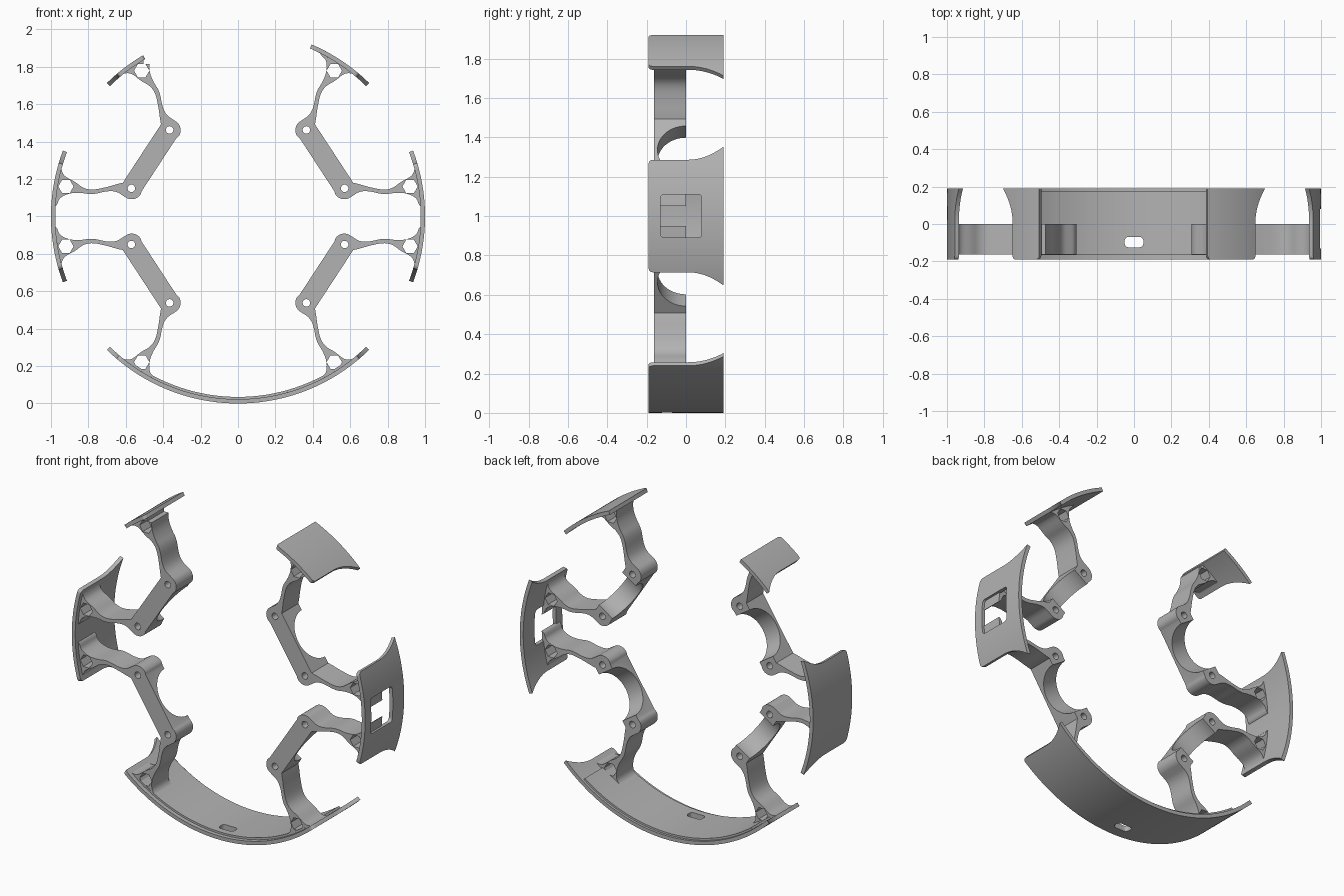
import bpy, bmesh
from math import sin, cos, pi, radians, degrees, sqrt
from mathutils import Matrix, Vector

if "Cube" in bpy.data.objects:
    bpy.data.objects.remove(bpy.data.objects["Cube"])

GREY = (0.45, 0.45, 0.45, 1)
mat = bpy.data.materials.new("plain grey")
mat.use_nodes = True
mat.diffuse_color = GREY
mat.node_tree.nodes["Principled BSDF"].inputs["Base Color"].default_value = GREY

HALF = 0.19            # half depth of the ring
AXIS = radians(33.2)   # symmetry line of one arm
CENTRE = Vector((0, 0, 1))


def finish(name, bm):
    bmesh.ops.recalc_face_normals(bm, faces=bm.faces)
    me = bpy.data.meshes.new(name)
    bm.to_mesh(me)
    bm.free()
    me.materials.append(mat)
    ob = bpy.data.objects.new(name, me)
    bpy.context.collection.objects.link(ob)
    return ob


def select(ob):
    bpy.ops.object.select_all(action='DESELECT')
    ob.select_set(True)
    bpy.context.view_layer.objects.active = ob


def apply_mods(ob):
    select(ob)
    for m in list(ob.modifiers):
        bpy.ops.object.modifier_apply(modifier=m.name)


def cut(ob, cutters):
    for c in cutters:
        c.hide_render = True
        m = ob.modifiers.new("cut", 'BOOLEAN')
        m.operation, m.object, m.solver = 'DIFFERENCE', c, 'EXACT'
    apply_mods(ob)
    for c in cutters:
        bpy.data.objects.remove(c)


def smooth(ob):
    select(ob)
    bpy.ops.object.shade_smooth_by_angle(angle=radians(30))


# Prism along y from an outline in the ring plane
def prism(name, pts, y0, y1):
    bm = bmesh.new()
    face = bm.faces.new([bm.verts.new((x, y0, 1 + w)) for x, w in pts])
    ext = bmesh.ops.extrude_face_region(bm, geom=[face])
    verts = [g for g in ext["geom"] if isinstance(g, bmesh.types.BMVert)]
    bmesh.ops.translate(bm, verts=verts, vec=(0, y1 - y0, 0))
    return finish(name, bm)


def circle(x, w, r, n):
    return [(x + r * cos(2 * pi * i / n), w + r * sin(2 * pi * i / n)) for i in range(n)]


# Box with the edges along one axis rounded
def rounded_box(name, centre, size, axis, r):
    bm = bmesh.new()
    bmesh.ops.create_cube(bm, size=1, matrix=Matrix.Translation(centre) @ Matrix.Diagonal((*size, 1)))
    if r:
        edges = [e for e in bm.edges
                 if abs((e.verts[0].co - e.verts[1].co)[axis]) > size[axis] * 0.9]
        bmesh.ops.bevel(bm, geom=edges, offset=r, segments=5, affect='EDGES', profile=0.5)
    return finish(name, bm)


# Curved plate of the ring; lo and hi give its end angles at each depth
def plate(name, lo, hi, r=1.0, thick=0.023, ys=None, steps=40):
    ys = ys or ([-HALF + 0.02 * (1 - cos(i * pi / 8)) for i in range(5)]
                + [0.01 + 0.18 * i / 10 for i in range(11)])
    bm = bmesh.new()
    rows = []
    for y in ys:
        a, b = radians(lo(y)), radians(hi(y))
        rows.append([bm.verts.new((r * cos(t), y, 1 + r * sin(t)))
                     for t in (a + (b - a) * i / steps for i in range(steps + 1))])
    for p, q in zip(rows, rows[1:]):
        for i in range(steps):
            bm.faces.new((p[i], p[i + 1], q[i + 1], q[i]))
    ob = finish(name, bm)
    if ob.data.polygons[0].normal.dot(ob.data.polygons[0].center - CENTRE) < 0:
        ob.data.flip_normals()
    m = ob.modifiers.new("thickness", 'SOLIDIFY')
    m.thickness, m.offset = thick, -1
    apply_mods(ob)
    return ob


def corner(y):
    d = max(0, -HALF + 0.02 - y)
    return degrees(0.02 - sqrt(max(0, 0.0004 - d * d)))


def flare(y):
    return 4 * (max(0, y - 0.01) / 0.18) ** 2 - corner(y)


# Outer plates
right_plate = plate("left_side_plate", lambda y: -16.6 - flare(y), lambda y: 16.6 + flare(y))
cut(right_plate, [rounded_box("window_cutter", (1, -0.025, 1), (0.2, 0.21, 0.22), 0, 0.02)])
left_plate = plate("right_side_plate", lambda y: 163.4 - flare(y), lambda y: 196.6 + flare(y))
bottom_plate = plate("bottom_plate", lambda y: 229.5 - flare(y), lambda y: 310.5 + flare(y), steps=80)
liner = plate("bottom_liner", lambda y: 234, lambda y: 306, r=0.985, thick=0.02,
              ys=[-0.165, 0.175], steps=80)
for ob in (bottom_plate, liner):
    cut(ob, [rounded_box("slot_cutter", (0, -0.097, 0), (0.1, 0.055, 0.3), 2, 0.02)])
top_left_plate = plate("top_left_plate", lambda y: 49.5 - flare(y), lambda y: 66.8 - corner(y))
top_right_plate = plate("top_right_plate", lambda y: 120.5 + corner(y), lambda y: 130.5 + flare(y))
for ob in (right_plate, left_plate, bottom_plate, liner, top_left_plate, top_right_plate):
    smooth(ob)

# Half outline of an arm, outer edge first, then along the plate and back
OUTER = [(0.616, 0.18), (0.65, 0.172), (0.70, 0.157), (0.78, 0.140), (0.83, 0.152),
         (0.87, 0.185), (0.925, 0.212), (0.942, 0.24), (0.946, 0.275)]
INNER = [(0.984, 0.05), (0.967, 0.06), (0.955, 0.10), (0.90, 0.125), (0.84, 0.127),
         (0.78, 0.116), (0.70, 0.136), (0.65, 0.134), (0.61, 0.108), (0.585, 0.092),
         (0.55, 0.092), (0.522, 0.112), (0.515, 0.135)]


def reflect(p):
    c, s = cos(2 * AXIS), sin(2 * AXIS)
    return (p[0] * c + p[1] * s, p[0] * s - p[1] * c)


# Corner cutting that keeps both ends
def soften(pts, times=2):
    for _ in range(times):
        out = [pts[0]]
        for (ax, aw), (bx, bw) in zip(pts, pts[1:]):
            out += [(ax * 0.75 + bx * 0.25, aw * 0.75 + bw * 0.25),
                    (ax * 0.25 + bx * 0.75, aw * 0.25 + bw * 0.75)]
        pts = out + [pts[-1]]
    return pts


SEAT = [(0.986 * cos(radians(t)), 0.986 * sin(radians(t))) for t in (15, 12, 9, 6)]
HALF_OUTLINE = soften(OUTER) + SEAT + soften(INNER)
OUTLINE = HALF_OUTLINE + [reflect(p) for p in reversed(HALF_OUTLINE)]
SCREW, NUT = (0.57, 0.15), (0.92, 0.16)


def arm(name, sx, sz):
    flip = lambda pts: [(sx * x, sz * w) for x, w in pts]
    ob = prism(name, flip(OUTLINE), -0.163, 0)
    cutters = []
    for (x, w), r, n in ((SCREW, 0.02, 24), (NUT, 0.041, 6)):
        for p in ((x, w), reflect((x, w))):
            px, pw = flip([p])[0]
            cutters.append(prism("hole_cutter", circle(px, pw, r, n), -0.3, 0.1))
    # Round saddle behind the bar
    d = Vector((sx * cos(AXIS), 0, sz * sin(AXIS)))
    bm = bmesh.new()
    bmesh.ops.create_cone(bm, cap_ends=True, segments=64, radius1=0.145, radius2=0.145, depth=0.26,
                          matrix=Matrix.Translation(CENTRE + d * 0.56)
                          @ d.to_track_quat('Z', 'Y').to_matrix().to_4x4())
    cutters.append(finish("saddle_cutter", bm))
    # The shortened top plate trims its arm
    if sx < 0 < sz:
        cutters.append(rounded_box("trim_cutter", (-0.405, -0.1, 1.915), (0.2, 0.4, 0.2), 1, 0))
    cut(ob, cutters)
    smooth(ob)


for side, sx in (("left", 1), ("right", -1)):
    for level, sz in (("upper", 1), ("lower", -1)):
        arm(f"{level}_{side}_arm", sx, sz)
